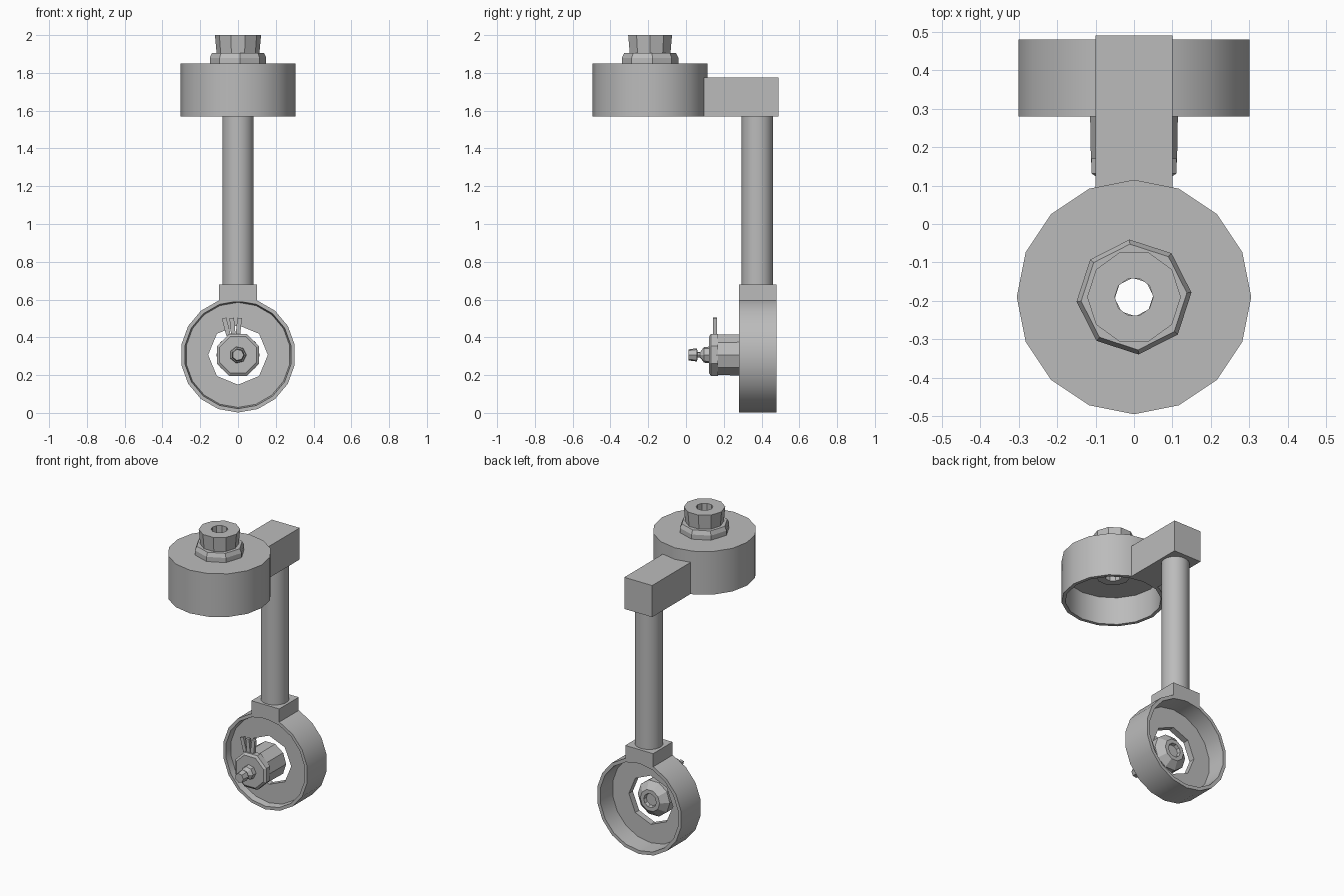
import bpy, bmesh, math
from mathutils import Matrix

if "Cube" in bpy.data.objects:
    bpy.data.objects.remove(bpy.data.objects["Cube"], do_unlink=True)

# One plain grey metal
GREY = (0.5, 0.5, 0.5, 1)
metal = bpy.data.materials.new("grey_metal")
metal.use_nodes = True
metal.diffuse_color = GREY
metal.node_tree.nodes["Principled BSDF"].inputs["Base Color"].default_value = GREY

TOP_Y = -0.19      # axis of the upper cup
HUB_Z = 0.307      # axis of the lower wheel


def finish(name, bm, smooth):
    bmesh.ops.recalc_face_normals(bm, faces=bm.faces)
    mesh = bpy.data.meshes.new(name)
    bm.to_mesh(mesh)
    bm.free()
    mesh.materials.append(metal)
    obj = bpy.data.objects.new(name, mesh)
    bpy.context.collection.objects.link(obj)
    if smooth:
        bpy.ops.object.select_all(action="DESELECT")
        obj.select_set(True)
        bpy.context.view_layer.objects.active = obj
        bpy.ops.object.shade_smooth_by_angle(angle=math.radians(32))
    return obj


def lathe(name, profile, sides, axis="top", closed=False, smooth=False, turn=0.0):
    """Spin (radius, position) points about the vertical or the wheel axis."""
    bm = bmesh.new()
    rings = []
    for r, h in profile:
        ring = []
        for i in range(sides):
            a = 2 * math.pi * (i + turn) / sides
            u, v = r * math.cos(a), r * math.sin(a)
            place = {"top": (u, TOP_Y + v, h), "hub": (u, h, HUB_Z + v)}[axis]
            ring.append(bm.verts.new(place))
        rings.append(ring)
    pairs = list(zip(rings, rings[1:]))
    if closed:
        pairs.append((rings[-1], rings[0]))
    else:
        bm.faces.new(rings[0])
        bm.faces.new(rings[-1])
    for lo, hi in pairs:
        for i in range(sides):
            j = (i + 1) % sides
            bm.faces.new((lo[i], lo[j], hi[j], hi[i]))
    return finish(name, bm, smooth)


def box(name, low, high, tilt=0.0):
    size = [b - a for a, b in zip(low, high)]
    mid = [(a + b) / 2 for a, b in zip(low, high)]
    bm = bmesh.new()
    bmesh.ops.create_cube(bm, size=1, matrix=Matrix.Translation(mid)
                          @ Matrix.Rotation(tilt, 4, "Y")
                          @ Matrix.Diagonal((*size, 1)))
    return finish(name, bm, False)


def cut(target, cutter):
    mod = target.modifiers.new("hole", "BOOLEAN")
    mod.operation = "DIFFERENCE"
    mod.solver = "EXACT"
    mod.object = cutter
    cutter.hide_render = True
    cutter.hide_viewport = True
    cutter.display_type = "WIRE"


# Upper cup, open underneath, bored through its roof
cup = lathe("upper_cup", [(0.305, 1.85), (0.305, 1.57), (0.283, 1.57), (0.283, 1.75)],
            16, smooth=True)
cut(cup, lathe("cup_bore_cutter", [(0.06, 1.5), (0.06, 2.1)], 8))

# Nut and hollow stem on the cup, with a flange below its roof
lathe("stem_nut", [(0.05, 1.845), (0.15, 1.845), (0.15, 1.88), (0.138, 1.905), (0.05, 1.905)],
      8, closed=True, turn=0.1)
lathe("hollow_stem", [(0.05, 1.73), (0.05, 2.0), (0.122, 2.0), (0.113, 1.9), (0.1, 1.73)],
      10, closed=True)

# Arm, post and neck
box("upper_arm", (-0.1, 0.09, 1.57), (0.1, 0.49, 1.775))
bm = bmesh.new()
bmesh.ops.create_cone(bm, cap_ends=True, segments=24, radius1=0.083, radius2=0.083, depth=0.92,
                      matrix=Matrix.Translation((0, 0.378, 1.125)))
finish("post", bm, True)
box("wheel_neck", (-0.1, 0.28, 0.588), (0.1, 0.48, 0.68))

# Lower wheel: shallow in front, deep behind, with a wide central hole
wheel = lathe("lower_wheel", [(0.278, 0.32), (0.285, 0.28), (0.305, 0.28),
                              (0.305, 0.48), (0.283, 0.48), (0.278, 0.36)],
              18, "hub", smooth=True, turn=0.5)
cut(wheel, lathe("wheel_hole_cutter", [(0.158, 0.2), (0.158, 0.6)], 8, "hub"))

# Plug standing in the hole, its collar and small knob
lathe("plug_body", [(0.112, 0.16), (0.115, 0.33), (0.07, 0.37), (0.045, 0.37), (0.04, 0.35)],
      10, "hub")
lathe("plug_collar", [(0.105, 0.122), (0.12, 0.132), (0.12, 0.17)], 8, "hub", turn=0.5)
lathe("plug_knob", [(0.045, 0.125), (0.042, 0.095), (0.015, 0.075), (0.015, 0.062),
                    (0.036, 0.058), (0.03, 0.012)], 7, "hub")

# Three-bladed fin on the collar
for i, tilt in enumerate((-0.25, -0.1, 0.1)):
    x = -0.062 + 0.033 * i
    box(f"collar_fin_{i + 1}", (x - 0.012, 0.143, 0.41), (x + 0.012, 0.163, 0.503), tilt)
